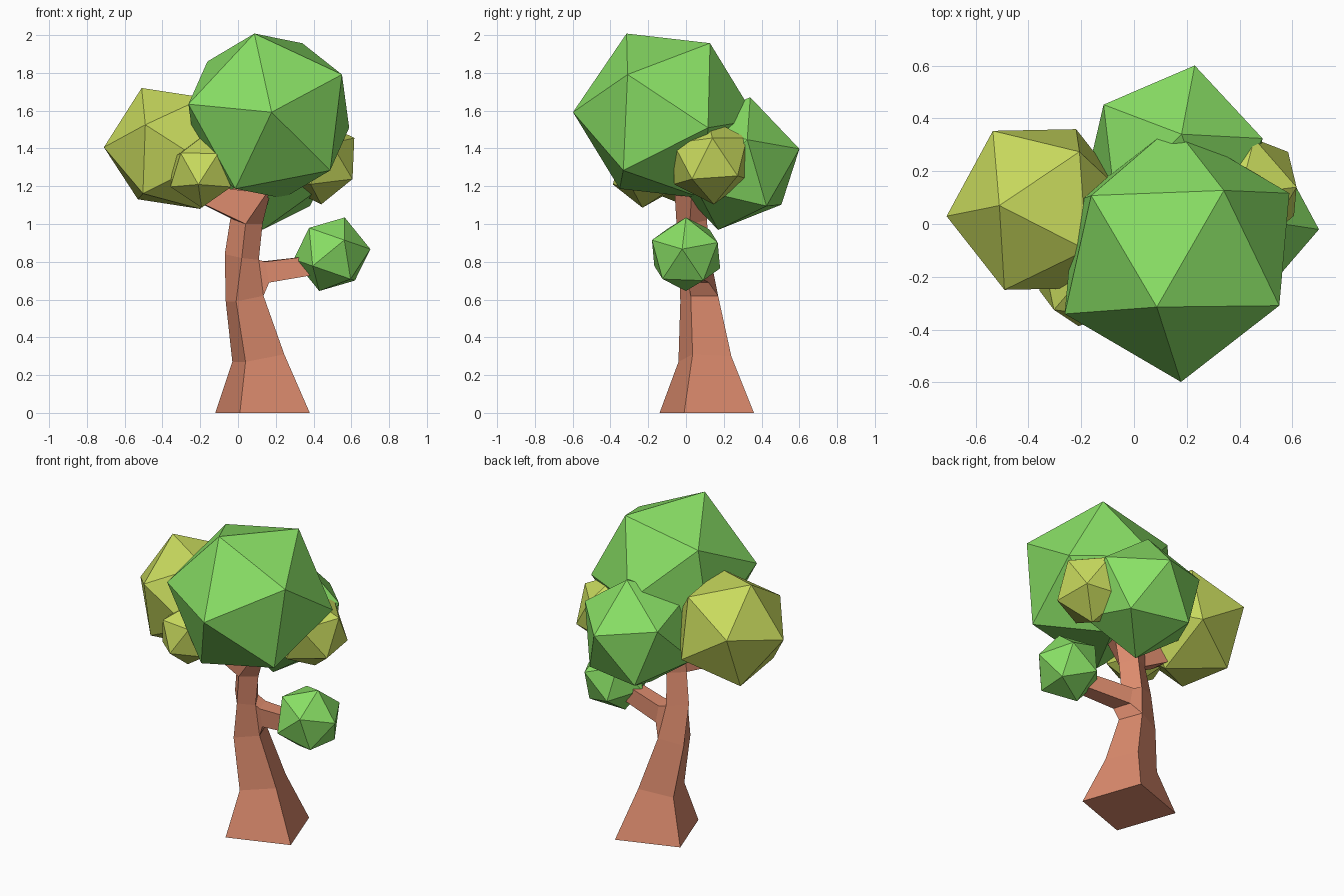
import bpy, bmesh
from mathutils import Vector, Matrix


def material(name, rgb):
    m = bpy.data.materials.new(name)
    m.diffuse_color = (*rgb, 1)
    return m


BARK = material("bark", (0.72, 0.26, 0.155))
GREEN = material("green_leaves", (0.25, 0.74, 0.13))
YELLOW = material("yellow_leaves", (0.58, 0.70, 0.11))


def foliage(name, mat, centre, radius, pole, neighbour):
    """Icosahedron turned so one corner points along pole, the next one towards neighbour."""
    bpy.ops.mesh.primitive_ico_sphere_add(subdivisions=1, radius=radius)
    ob = bpy.context.object
    ob.name = name
    z = Vector(pole).normalized()
    n = Vector(neighbour)
    x = (n - z * n.dot(z)).normalized()
    rot = Matrix((x, z.cross(x), z)).transposed().to_4x4()
    ob.matrix_world = Matrix.Translation(centre) @ rot
    ob.data.materials.append(mat)


# Leaf clumps
foliage("crown_main", GREEN, (0.163, -0.112, 1.572), 0.487,
        (0.015, -0.49, 0.02), (-0.075, -0.21, 0.43))
foliage("crown_back", GREEN, (0.155, 0.255, 1.32), 0.362,
        (0.025, 0.085, 0.35), (0.075, 0.345, 0.08))
foliage("crown_left", YELLOW, (-0.355, 0.055, 1.40), 0.356,
        (-0.155, 0.015, 0.32), (-0.355, -0.025, 0.01))
foliage("crown_front_small", YELLOW, (-0.19, -0.21, 1.275), 0.19,
        (-0.02, -0.175, -0.065), (-0.115, -0.11, 0.105))
foliage("crown_right_small", YELLOW, (0.42, 0.13, 1.333), 0.231,
        (0.2, 0.01, 0.125), (0.16, 0.15, -0.09))
foliage("branch_leaves", GREEN, (0.4975, 0.0, 0.84), 0.206,
        (0.0675, 0.0, 0.195), (0.2, -0.02, 0.03))

# Trunk: four-sided rings, with two limbs growing out of side faces
bm = bmesh.new()


def ring(pts):
    return [bm.verts.new(p) for p in pts]


def bridge(a, b, skip=None):
    for i in range(4):
        if i != skip:
            j = (i + 1) % 4
            bm.faces.new((a[i], a[j], b[j], b[i]))


rings = [ring(p) for p in (
    [(0.01, -0.14, 0), (0.38, -0.01, 0), (0.25, 0.36, 0), (-0.12, 0.23, 0)],
    [(0.04, -0.04, 0.27), (0.245, 0.035, 0.31), (0.17, 0.24, 0.30), (-0.03, 0.17, 0.27)],
    [(-0.01, -0.03, 0.59), (0.135, 0.025, 0.62), (0.08, 0.17, 0.62), (-0.065, 0.115, 0.59)],
    [(0.02, -0.04, 0.82), (0.11, 0.02, 0.81), (0.05, 0.13, 0.82), (-0.07, 0.07, 0.84)],
    [(0.04, -0.05, 1.0), (0.13, 0.02, 1.0), (0.06, 0.11, 1.02), (-0.04, 0.05, 1.03)],
    [(0.15, -0.06, 1.16), (0.17, 0.03, 1.16), (0.08, 0.13, 1.17), (-0.03, 0.06, 1.18)],
    [(0.17, -0.07, 1.35), (0.19, 0.03, 1.35), (0.10, 0.11, 1.35), (0.06, 0.03, 1.35)],
)]
skips = {2: 1, 4: 3}
for k in range(len(rings) - 1):
    bridge(rings[k], rings[k + 1], skips.get(k))
bm.faces.new(rings[0])
bm.faces.new(rings[-1])


def limb(start, *sections):
    for s in sections:
        nxt = ring(s)
        bridge(start, nxt)
        start = nxt
    bm.faces.new(start)


# Low right limb
limb([rings[2][1], rings[2][2], rings[3][2], rings[3][1]],
     [(0.165, 0.01, 0.69), (0.13, 0.12, 0.69), (0.11, 0.12, 0.80), (0.145, 0.01, 0.80)],
     [(0.40, -0.04, 0.73), (0.40, 0.05, 0.73), (0.38, 0.05, 0.83), (0.38, -0.04, 0.83)])
# Upper left limb
limb([rings[4][3], rings[4][0], rings[5][0], rings[5][3]],
     [(-0.18, 0.07, 1.10), (-0.17, -0.04, 1.10), (-0.14, -0.04, 1.20), (-0.15, 0.07, 1.20)],
     [(-0.32, 0.09, 1.20), (-0.32, 0.01, 1.20), (-0.30, 0.01, 1.28), (-0.30, 0.09, 1.28)])

bmesh.ops.recalc_face_normals(bm, faces=bm.faces)
mesh = bpy.data.meshes.new("trunk")
bm.to_mesh(mesh)
bm.free()
mesh.materials.append(BARK)
trunk = bpy.data.objects.new("trunk", mesh)
bpy.context.collection.objects.link(trunk)
